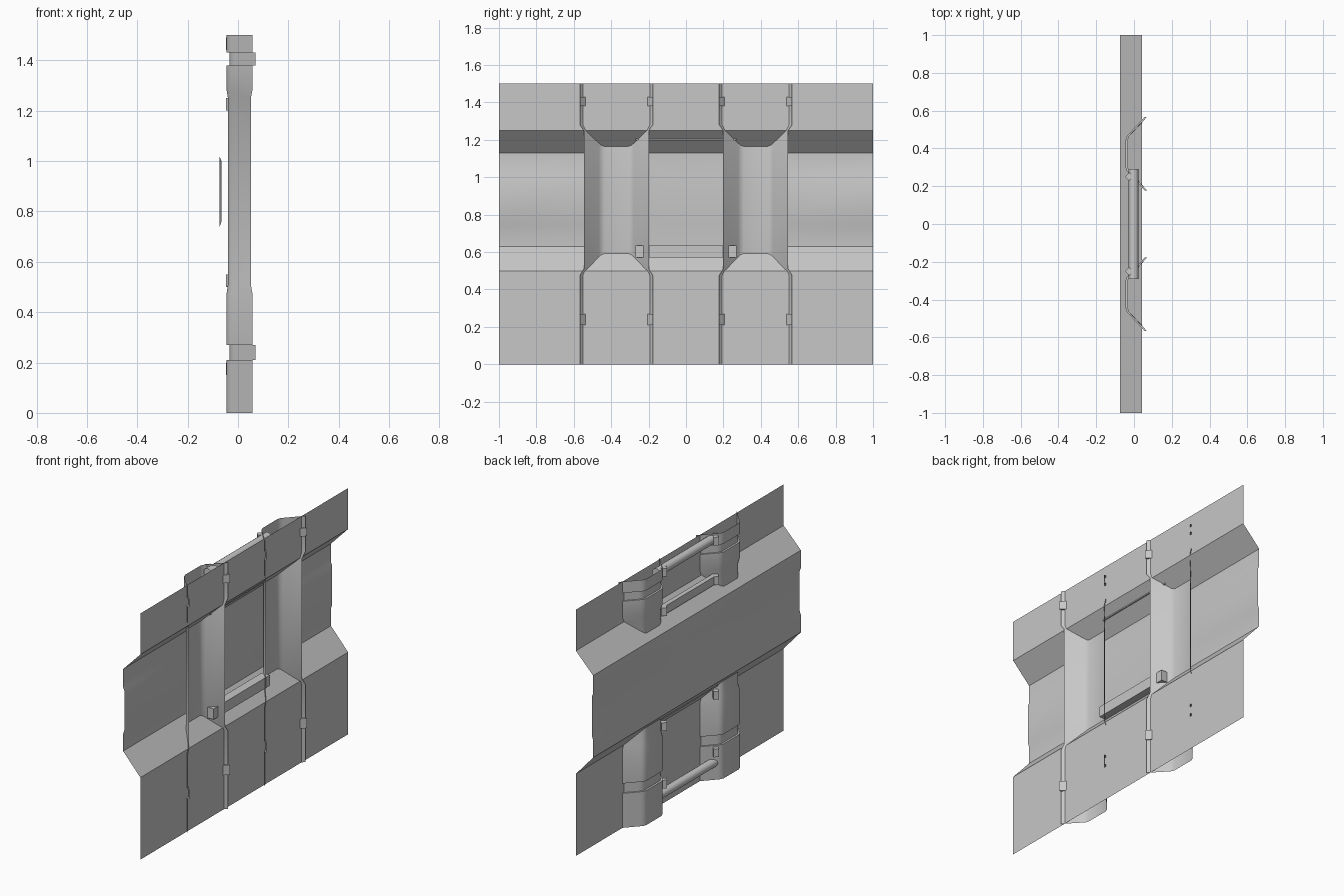
import bpy
import math

cube = bpy.data.objects.get("Cube")
if cube:
    bpy.data.objects.remove(cube, do_unlink=True)

steel = bpy.data.materials.new("grey_steel")
steel.use_nodes = True
GREY = (0.57, 0.57, 0.57, 1)
steel.diffuse_color = GREY
steel.node_tree.nodes["Principled BSDF"].inputs["Base Color"].default_value = GREY


def finish(obj, angle=25):
    obj.data.materials.append(steel)
    bpy.ops.object.select_all(action="DESELECT")
    obj.select_set(True)
    bpy.context.view_layer.objects.active = obj
    bpy.ops.object.shade_smooth_by_angle(angle=math.radians(angle))
    return obj


def sheet(name, rows):
    """Skin a grid of points, given as equally long rows."""
    n = len(rows[0])
    verts = [p for row in rows for p in row]
    faces = [(i * n + j, i * n + j + 1, (i + 1) * n + j + 1, (i + 1) * n + j)
             for i in range(len(rows) - 1) for j in range(n - 1)]
    mesh = bpy.data.meshes.new(name)
    mesh.from_pydata(verts, [], faces)
    obj = bpy.data.objects.new(name, mesh)
    bpy.context.collection.objects.link(obj)
    return finish(obj)


def box(name, lo, hi, turn=0):
    centre = [(a + b) / 2 for a, b in zip(lo, hi)]
    bpy.ops.mesh.primitive_cube_add(size=1, location=centre, rotation=(0, 0, turn))
    obj = bpy.context.object
    obj.name = name
    obj.scale = [b - a for a, b in zip(lo, hi)]
    return finish(obj)


# Folded panel: a recessed middle band, with a shallow rib fading out at the centre
OUTER, INNER, RIB = 0.042, -0.074, 0.008
profile = [(OUTER, 0, 0), (OUTER, 0.5, 0), (INNER, 0.63, 0), (INNER, 0.735, 0),
           (INNER, 0.76, 1), (INNER, 1.0, 1), (INNER, 1.02, 0), (INNER, 1.13, 0),
           (OUTER, 1.25, 0), (OUTER, 1.5, 0)]
panel_rows = []
for y in (-1, -0.5, -0.2, 0.2, 0.5, 1):
    depth = RIB if abs(y) > 0.3 else 0
    panel_rows.append([(x + depth * rib, y, z) for x, z, rib in profile])
sheet("folded_panel", panel_rows)

# Post channels: open hat section, slimmer in the middle, stepped at the clip bands
section = [(-0.195, 0.057), (-0.105, -0.027), (-0.092, -0.038), (-0.072, -0.045),
           (0.072, -0.045), (0.092, -0.038), (0.105, -0.027), (0.195, 0.057)]
BAND, SLIM = 0.012, 0.89
stations = [(0, 1, 0), (0.21, 1, 0), (0.21, 1, BAND), (0.27, 1, BAND), (0.27, 1, 0),
            (0.475, 1, 0), (0.51, SLIM, 0), (1.25, SLIM, 0), (1.28, 1, 0),
            (1.38, 1, 0), (1.38, 1, BAND), (1.43, 1, BAND), (1.43, 1, 0), (1.5, 1, 0)]
for side, label in ((-1, "front"), (1, "back")):
    sheet(label + "_post_channel",
          [[(x * (SLIM if s < 1 else 1) + shift, side * 0.3725 + w * s, z)
            for w, x in section] for z, s, shift in stations])

    # Small brackets that hold the cross members to the inner channel walls
    for level, z in (("bottom", 0.175), ("lower", 0.525), ("upper", 1.225), ("top", 1.465)):
        box(f"{label}_{level}_bracket", (-0.042, side * 0.25 - 0.015, z - 0.025),
            (-0.01, side * 0.25 + 0.015, z + 0.025), side * math.pi / 4)

# Cross members between the channels
for label, z in (("bottom", 0.1), ("top", 1.465)):
    bpy.ops.mesh.primitive_cylinder_add(vertices=16, radius=0.026, depth=0.58,
                                        location=(-0.002, 0, z),
                                        rotation=(math.pi / 2, 0, 0))
    bpy.context.object.name = label + "_cross_tube"
    finish(bpy.context.object)
box("lower_cross_bar", (-0.028, -0.27, 0.57), (0.025, 0.27, 0.635))
box("upper_cross_bar", (-0.028, -0.27, 1.2), (0, 0.27, 1.25))
